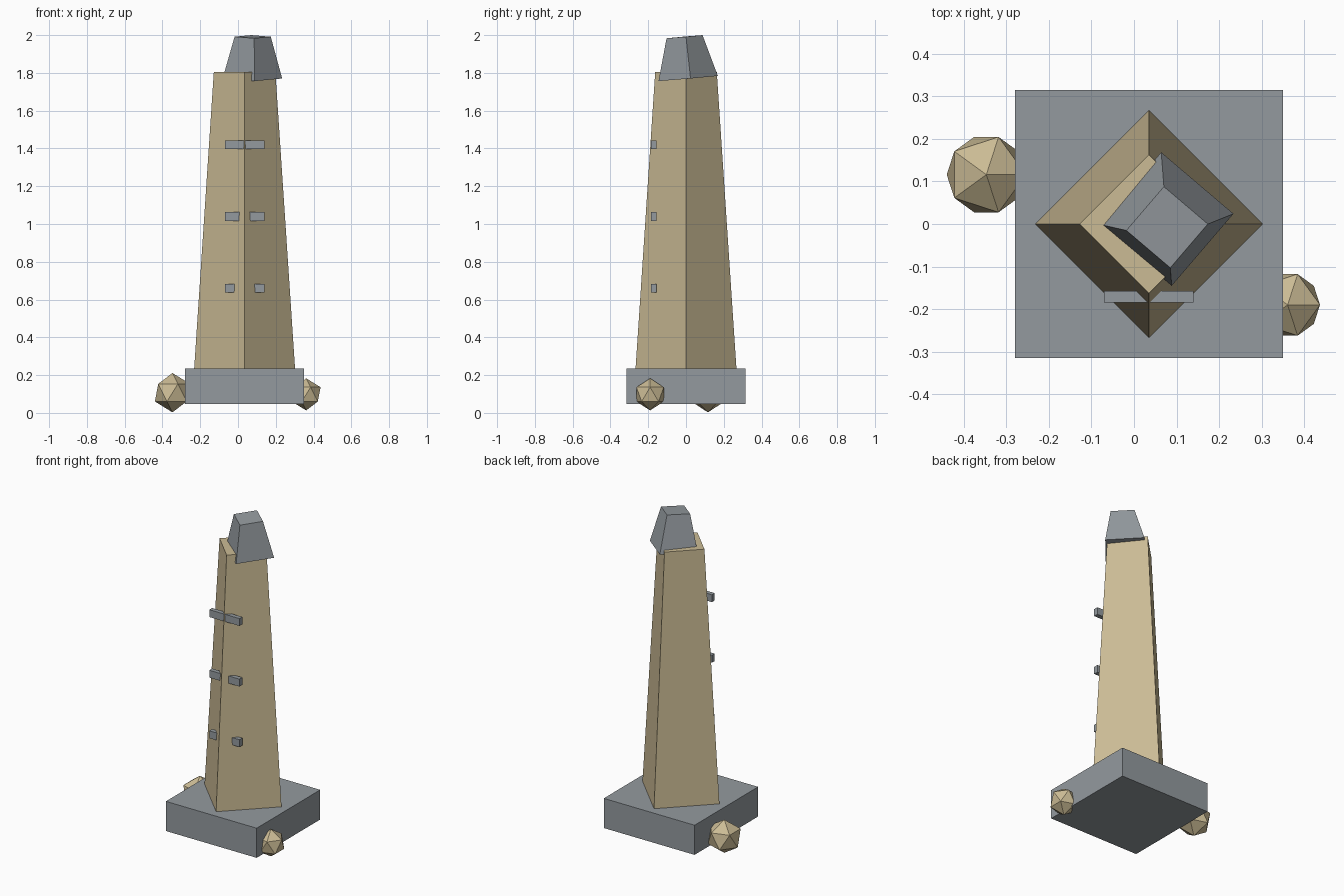
import bpy
from math import radians

if "Cube" in bpy.data.objects:
    bpy.data.objects.remove(bpy.data.objects["Cube"], do_unlink=True)


def make_material(name, rgb):
    mat = bpy.data.materials.new(name)
    mat.use_nodes = True
    mat.diffuse_color = (*rgb, 1)
    mat.node_tree.nodes["Principled BSDF"].inputs["Base Color"].default_value = (*rgb, 1)
    return mat


sandstone = make_material("sandstone", (0.60, 0.50, 0.30))
slate = make_material("slate grey", (0.295, 0.323, 0.345))


def finish(name, mat):
    obj = bpy.context.object
    obj.name = obj.data.name = name
    obj.data.materials.append(mat)
    return obj


def box(name, center, size, mat):
    bpy.ops.mesh.primitive_cube_add(size=1, location=center)
    obj = finish(name, mat)
    obj.scale = size
    return obj


def taper(name, center, r_low, r_high, height, mat, rotation=(0, 0, 0)):
    """Four-sided tapered block with its corners on the x and y axes."""
    bpy.ops.mesh.primitive_cone_add(vertices=4, radius1=r_low, radius2=r_high, depth=height,
                                    location=center, rotation=rotation)
    return finish(name, mat)


def boulder(name, center, radius):
    bpy.ops.mesh.primitive_ico_sphere_add(subdivisions=1, radius=radius, location=center)
    return finish(name, sandstone)


axis_x = 0.035

# Plinth and tapered shaft
box("plinth", (axis_x, 0, 0.141), (0.63, 0.63, 0.186), slate)
taper("shaft", (axis_x, 0, 1.02), 0.267, 0.163, 1.57, sandstone)

# Slipped, tilted capstone
taper("capstone", (0.077, 0.002, 1.881), 0.158, 0.096, 0.222, slate,
      (radians(5), 0, radians(4.5)))

# Straight bars passing through the front corner of the shaft
for label, z in (("lower", 0.66), ("middle", 1.04), ("upper", 1.42)):
    box(f"{label}_bar", (axis_x, -0.171, z), (0.21, 0.028, 0.046), slate)

# Boulders resting against the plinth
boulder("right_boulder", (-0.347, 0.116, 0.107), 0.104)
boulder("left_boulder", (0.361, -0.19, 0.098), 0.085)
